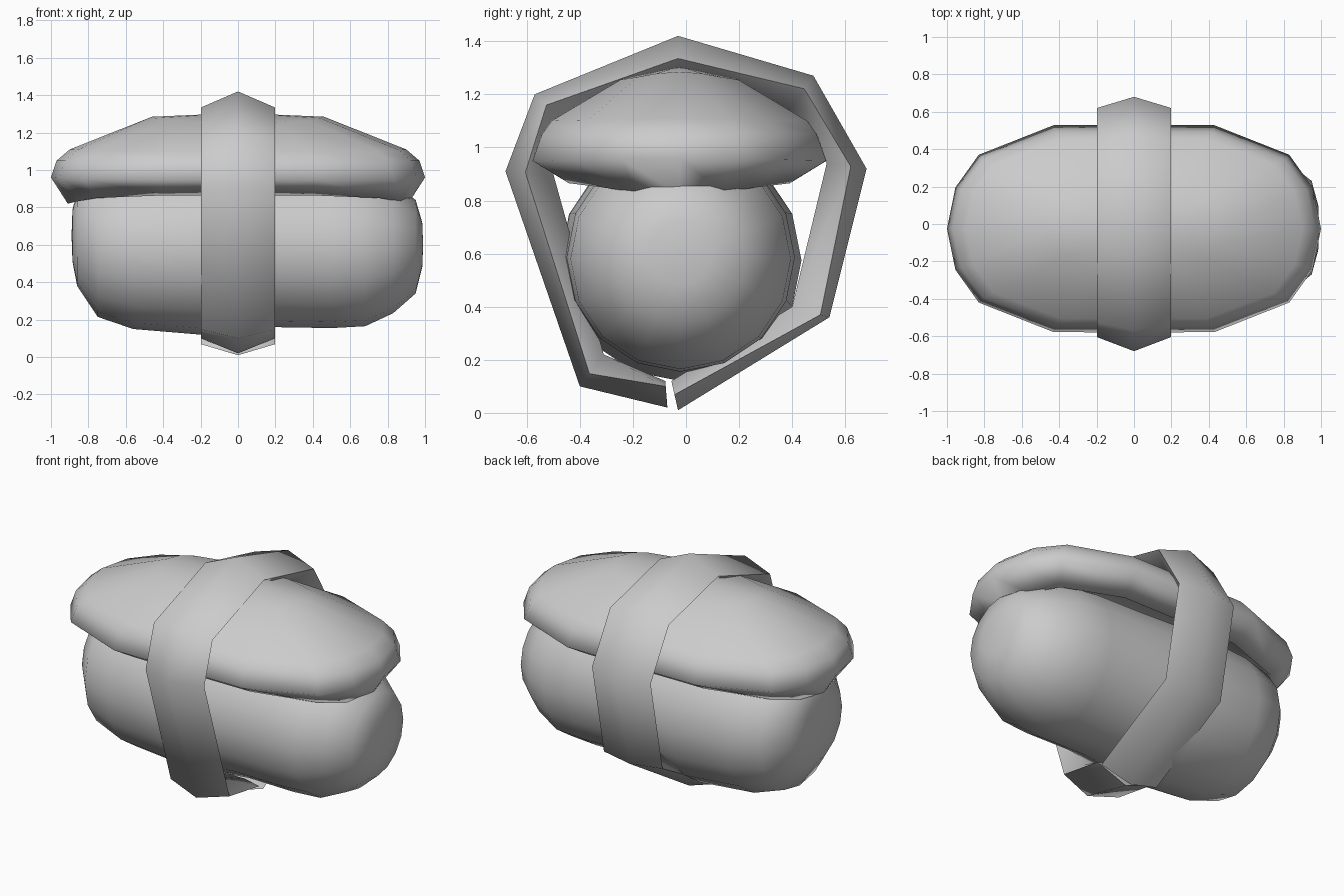
import bpy, math
from mathutils import Vector

if "Cube" in bpy.data.objects:
    bpy.data.objects.remove(bpy.data.objects["Cube"])


def make(name, verts, faces, angle):
    me = bpy.data.meshes.new(name)
    me.from_pydata(verts, [], faces)
    me.update()
    ob = bpy.data.objects.new(name, me)
    bpy.context.collection.objects.link(ob)
    bpy.ops.object.select_all(action='DESELECT')
    ob.select_set(True)
    bpy.context.view_layer.objects.active = ob
    bpy.ops.object.mode_set(mode='EDIT')
    bpy.ops.mesh.select_all(action='SELECT')
    bpy.ops.mesh.normals_make_consistent(inside=False)
    bpy.ops.object.mode_set(mode='OBJECT')
    bpy.ops.object.shade_smooth_by_angle(angle=math.radians(angle))
    return ob


def loft(name, rings, start, end, angle):
    """Skin equal-size closed rings; start/end are pole points or None for flat caps."""
    n = len(rings[0])
    verts = [p for r in rings for p in r]
    faces = []
    for i in range(len(rings) - 1):
        for j in range(n):
            k = (j + 1) % n
            faces.append((i * n + j, i * n + k, (i + 1) * n + k, (i + 1) * n + j))
    for pole, base in ((start, 0), (end, (len(rings) - 1) * n)):
        if pole is None:
            faces.append(tuple(range(base, base + n)))
        else:
            verts.append(pole)
            faces += [(base + j, base + (j + 1) % n, len(verts) - 1) for j in range(n)]
    return make(name, verts, faces, angle)


# Rice block: rounded log along x (x, radius, centre height)
stations = [(-0.885, .14, .65), (-0.86, .25, .63), (-0.75, .38, .595), (-0.56, .43, .58),
            (-0.2, .455, .575), (0.2, .43, .59), (0.5, .43, .585), (0.68, .415, .58),
            (0.83, .345, .58), (0.95, .25, .59), (0.985, .12, .60)]
rice = []
for x, r, zc in stations:
    rice.append([(x, -0.02 + r * math.cos(2 * math.pi * j / 16),
                  zc + r * math.sin(2 * math.pi * j / 16)) for j in range(16)])
loft("rice_block", rice, (-0.89, -0.015, .65), (0.99, -0.015, .60), 60)

# Topping: draped dome with a rolled lip and hollow underside
quarter = [(1.0, 0), (.955, .22), (.83, .395), (.43, .553), (0, .555)]
outline = (quarter + [(-x, y) for x, y in quarter[-2::-1]]
           + [(-x, -y) for x, y in quarter[1:]] + [(x, -y) for x, y in quarter[-2:0:-1]])
# x scale, y scale, height at the sides, height at the ends
levels = [(.46, .40, 1.255, 1.285), (.90, .87, 1.10, 1.11), (.97, .935, 1.05, 1.05),
          (1, 1, .95, .96), (.91, .75, .865, .82), (.80, .63, .97, .95), (.45, .35, 1.06, 1.06)]
topping = []
for sx, sy, zs, ze in levels:
    topping.append([(x * sx, y * sy - 0.025, zs + (ze - zs) * x ** 6) for x, y in outline])
loft("topping_slice", topping, (0, -0.025, 1.305), (0, -0.025, 1.08), 100)

# Wrapping band: ridged strip swept round an open path in the yz plane
# (outer ridge y, z, inner ridge y, z, depth of the side edges)
path = [(-.07, .02, -.078, .12, .08), (-.40, .10, -.31, .22, .06),
        (-.68, .91, -.50, .90, .075), (-.57, 1.20, -.46, 1.10, .06),
        (-.03, 1.42, -.03, 1.29, .085), (.48, 1.27, .39, 1.14, .06),
        (.68, .92, .53, .94, .06), (.54, .36, .40, .40, .035), (-.03, .01, -.055, .12, .06)]
band = []
for oy, oz, iy, iz, depth in path:
    outer, inner = Vector((oy, oz)), Vector((iy, iz))
    edge = outer + (inner - outer).normalized() * depth
    ring = [(0, outer), (.197, edge), (.10, inner), (-.10, inner), (-.197, edge)]
    band.append([(x, p.x, p.y) for x, p in ring])
loft("wrapping_band", band, None, None, 80)
